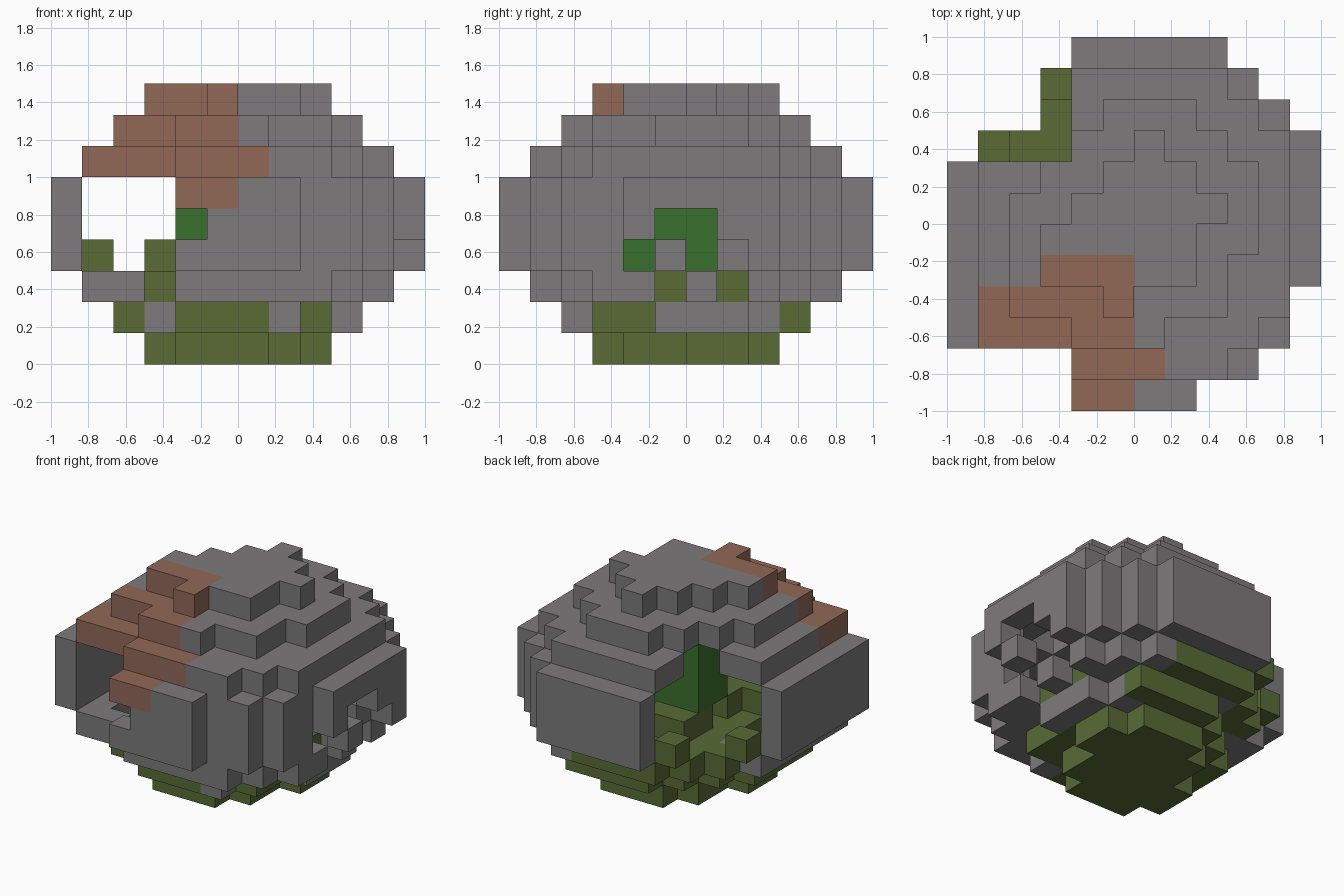
import bpy
import bmesh
from mathutils import Vector

old = bpy.data.objects.get("Cube")
if old:
    bpy.data.objects.remove(old)

UNIT = 1 / 6


def make_material(name, rgb):
    mat = bpy.data.materials.new(name)
    mat.use_nodes = True
    mat.diffuse_color = (*rgb, 1)
    mat.node_tree.nodes["Principled BSDF"].inputs["Base Color"].default_value = (*rgb, 1)
    return mat


materials = {
    "stone_shell": make_material("grey stone", (0.205, 0.197, 0.2)),
    "clay_patch": make_material("brown clay", (0.285, 0.14, 0.097)),
    "moss_base": make_material("olive moss", (0.1, 0.145, 0.036)),
    "inner_plant": make_material("leaf green", (0.041, 0.16, 0.025)),
}


def layer(first_row, spans):
    """Cells of one layer; each span gives the first and last column of a row."""
    return {(i, first_row + n) for n, (a, b) in enumerate(spans) for i in range(a, b + 1)}


def box(xs, ys, zs):
    """All cells in a block, with inclusive limits."""
    return {(i, j, k) for i in range(xs[0], xs[1] + 1)
            for j in range(ys[0], ys[1] + 1) for k in range(zs[0], zs[1] + 1)}


# Layer outlines from the base to the crown
crown = layer(3, [(5, 5), (3, 7), (3, 7), (4, 8), (5, 7), (6, 6)])
upper = layer(2, [(4, 6), (2, 8), (2, 8), (2, 9), (2, 9), (3, 9), (4, 8), (5, 7)])
ring = layer(1, [(2, 8), (1, 9)] + [(1, 10)] * 6 + [(2, 9), (3, 8)])
belly = layer(0, [(4, 7), (2, 9)] + [(1, 10)] * 8 + [(2, 9), (4, 8)])
belly |= {(0, j) for j in range(2, 9)} | {(11, j) for j in range(4, 9)}
lower = upper | {(7, 2), (8, 9)}
base = layer(3, [(4, 6), (3, 7), (3, 7), (4, 8), (4, 8), (5, 7)])
layers = [base, lower, ring, belly, belly, belly, ring, upper, crown]
solid = {(i, j, k) for k, cells in enumerate(layers) for i, j in cells}

SIDES = [Vector(v) for v in ((1, 0, 0), (-1, 0, 0), (0, 1, 0),
                             (0, -1, 0), (0, 0, 1), (0, 0, -1))]


def neighbours(c):
    return [(c[0] + int(s.x), c[1] + int(s.y), c[2] + int(s.z)) for s in SIDES]


# Hollow shell
shell = {c for c in solid if any(n not in solid for n in neighbours(c))}

# Broken openings: back corner, front corner, small front gap, side window
shell -= box((0, 3), (8, 11), (2, 6))
shell -= box((1, 3), (0, 11), (3, 5))
shell -= box((2, 3), (0, 1), (2, 6)) | {(3, 2, 2), (4, 0, 4)}
shell -= box((11, 11), (5, 6), (4, 4)) | box((11, 11), (6, 7), (3, 3))
shell -= {(11, 4, 3), (10, 5, 2), (10, 7, 2)}
shell.add((10, 7, 3))

# Mossy floor, with loose clumps in the back opening and around the plant
floor = box((3, 9), (3, 8), (2, 2)) | box((4, 7), (9, 9), (2, 2))
clumps = {(2, 8, 2), (3, 9, 2), (1, 8, 3), (3, 10, 3), (3, 4, 3)}
clumps |= box((4, 5), (7, 8), (3, 3)) | box((4, 4), (4, 5), (3, 3))
moss = (floor | clumps) - shell

# Plant in the middle of the hollow
plant = (box((4, 7), (6, 7), (4, 6)) | box((6, 7), (4, 7), (3, 6))) - shell - moss


def shell_part(c):
    i, j, k = c
    stones = {(3, 3), (7, 2), (9, 5), (9, 6), (9, 7), (8, 8)}
    if k == 0 or (k == 1 and (i, j) not in stones) or (k == 2 and j == 10 and i < 8):
        return "moss_base"
    if (k == 8 and i < 6 and j < 5) or (k == 7 and i < 6 and j < 4):
        return "clay_patch"
    if k == 6 and ((i < 7 and j < 2) or (i < 4 and j < 4)):
        return "clay_patch"
    if k == 5 and j == 0 and i < 6:
        return "clay_patch"
    return "stone_shell"


part_of = {c: shell_part(c) for c in shell}
part_of.update({c: "moss_base" for c in moss})
part_of.update({c: "inner_plant" for c in plant})


def build(name):
    """One mesh per part, made of the exposed block faces."""
    bm = bmesh.new()
    for c in sorted(part_of):
        if part_of[c] != name:
            continue
        middle = Vector(c) + Vector((-5.5, -5.5, 0.5))
        for side, n in zip(SIDES, neighbours(c)):
            if n in part_of:
                continue
            u = Vector((side.y, side.z, side.x))
            v = side.cross(u)
            corners = [middle + (side + u * a + v * b) / 2
                       for a, b in ((-1, -1), (1, -1), (1, 1), (-1, 1))]
            bm.faces.new([bm.verts.new(p * UNIT) for p in corners])
    bmesh.ops.remove_doubles(bm, verts=bm.verts, dist=0.001)
    bmesh.ops.dissolve_limit(bm, angle_limit=0.01, verts=bm.verts, edges=bm.edges)
    mesh = bpy.data.meshes.new(name)
    bm.to_mesh(mesh)
    bm.free()
    mesh.materials.append(materials[name])
    bpy.context.collection.objects.link(bpy.data.objects.new(name, mesh))


for part in materials:
    build(part)
